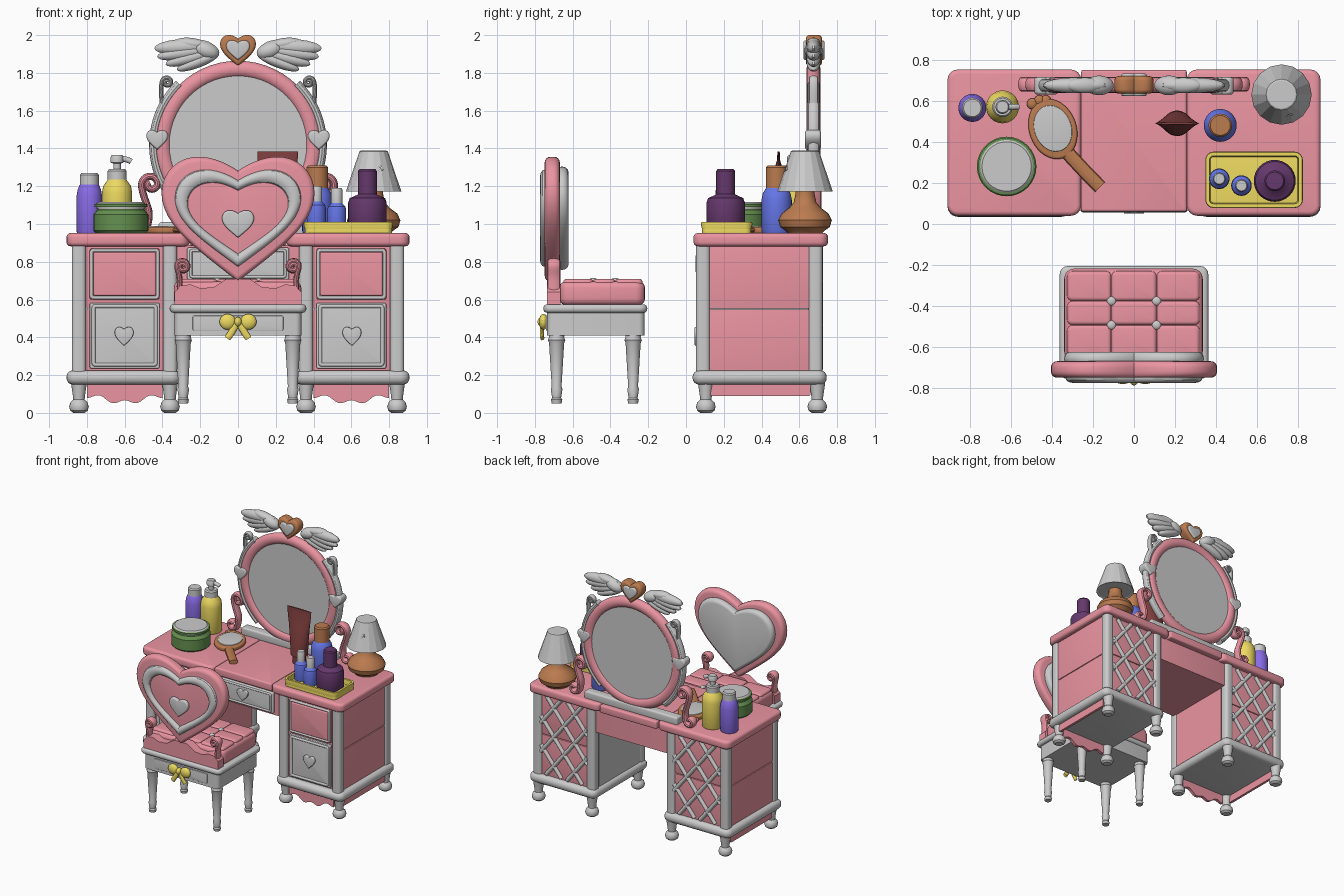
import bpy, bmesh
from math import sin, cos, pi, radians, atan2, hypot
from mathutils import Matrix, Vector

if "Cube" in bpy.data.objects:
    bpy.data.objects.remove(bpy.data.objects["Cube"])

COL = dict(pink=(.83, .3, .36), brown=(.5, .2, .08), yellow=(.85, .7, .12), green=(.13, .28, .08),
           violet=(.25, .15, .8), blue=(.13, .18, .8), plum=(.13, .04, .15), maroon=(.22, .05, .05))
MATS = {}
for k, c in COL.items():
    MATS[k] = bpy.data.materials.new(k)
    MATS[k].diffuse_color = (*c, 1)

def add(name, me, col):
    ob = bpy.data.objects.new(name, me)
    bpy.context.collection.objects.link(ob)
    if col:
        me.materials.append(MATS[col])
    return ob

def loft(name, loops, col=None, wrap=False):
    """Skin closed loops; cap the ends, or join last to first."""
    bm = bmesh.new()
    L = [[bm.verts.new(p) for p in lp] for lp in loops]
    n = len(L[0])
    for a, b in zip(L, L[1:] + (L[:1] if wrap else [])):
        for i in range(n):
            bm.faces.new((a[i], a[(i + 1) % n], b[(i + 1) % n], b[i]))
    if not wrap:
        bm.faces.new(L[0])
        bm.faces.new(L[-1])
    bmesh.ops.recalc_face_normals(bm, faces=bm.faces)
    me = bpy.data.meshes.new(name)
    bm.to_mesh(me)
    bm.free()
    return add(name, me, col)

# 2D outlines: functions of inset d
def rect(x0, x1, y0, y1, r=.01):
    def f(d):
        q, out = max(r - d, .002), []
        for k, (cx, cy) in enumerate(((x1-d-q, y1-d-q), (x0+d+q, y1-d-q), (x0+d+q, y0+d+q), (x1-d-q, y0+d+q))):
            out += [(cx + q*cos((k + i/4)*pi/2), cy + q*sin((k + i/4)*pi/2)) for i in range(5)]
        return out
    return f

def heart(cx, cz, w, h, n=44):
    def f(d):
        out = []
        for i in range(n):
            t = 2*pi*i/n
            x = (1 if sin(t) >= 0 else -1)*sin(t)**2
            z = (13*cos(t) - 3.5*cos(2*t) - 1.2*cos(3*t) - .6*cos(4*t) + 2.65)/26.5
            out.append((cx + x*(w/2 - d), cz + z*(h - 2*d)))
        return out
    return f

def oval(cx, cy, rx, ry, rot=0, n=40):
    def f(d):
        P = [((rx-d)*cos(2*pi*i/n), (ry-d)*sin(2*pi*i/n)) for i in range(n)]
        return [(cx + x*cos(rot) - y*sin(rot), cy + x*sin(rot) + y*cos(rot)) for x, y in P]
    return f

def place(pts, h, ax):
    return [(a, h, b) if ax == 'y' else (h, a, b) if ax == 'x' else (a, b, h) for a, b in pts]

def solid(name, shape, lo, hi, b=0, col=None, ax='z'):
    """Extruded outline with rounded rims."""
    A = [i*pi/8 for i in range(5)] if b else [pi/2]
    prof = [(b*(1 - sin(a)), lo + b*(1 - cos(a))) for a in A]
    prof += [(d, lo + hi - h) for d, h in reversed(prof)]
    return loft(name, [place(shape(d), h, ax) for d, h in prof], col)

def ring(name, shape, w, c, h, col=None, ax='y'):
    """Round moulding following an outline."""
    return loft(name, [place(shape(w*cos(2*pi*i/12)), c + h*sin(2*pi*i/12), ax) for i in range(12)], col, True)

def lathe(name, x, y, prof, col=None, n=32):
    return loft(name, [place(oval(x, y, r, r, 0, n)(0), z, 'z') for r, z in prof], col)

def tube(name, pts, r, col=None, flat=(1, 1, 1)):
    cu = bpy.data.curves.new(name, 'CURVE')
    cu.dimensions, cu.bevel_depth, cu.bevel_resolution, cu.use_fill_caps = '3D', r, 4, True
    s = cu.splines.new('NURBS')
    s.points.add(len(pts) - 1)
    for p, q in zip(s.points, pts):
        p.co = (*q, 1)
    s.order_u, s.use_endpoint_u, s.resolution_u = min(4, len(pts)), True, 3
    tmp = bpy.data.objects.new(name, cu)
    bpy.context.collection.objects.link(tmp)
    me = bpy.data.meshes.new_from_object(tmp.evaluated_get(bpy.context.evaluated_depsgraph_get()))
    bpy.data.objects.remove(tmp)
    c = sum((Vector(p) for p in pts), Vector())/len(pts)
    me.transform(Matrix.Translation(c) @ Matrix.Diagonal((*flat, 1)) @ Matrix.Translation(-c))
    return add(name, me, col)

def blob(name, c, s, tilt=0, col=None):
    bm = bmesh.new()
    bmesh.ops.create_uvsphere(bm, u_segments=18, v_segments=12, radius=1, matrix=Matrix.Translation(c)
                              @ Matrix.Rotation(-tilt, 4, 'Y') @ Matrix.Diagonal((*s, 1)))
    me = bpy.data.meshes.new(name)
    bm.to_mesh(me)
    bm.free()
    return add(name, me, col)

def spiral(cx, cz, r0, r1, a0, a1, n=14):
    return [(cx + (r0+(r1-r0)*i/n)*cos(radians(a0+(a1-a0)*i/n)),
             cz + (r0+(r1-r0)*i/n)*sin(radians(a0+(a1-a0)*i/n))) for i in range(n + 1)]

def span(s, a, b):
    return (s*a, s*b) if s > 0 else (s*b, s*a)

# Desk top and centre drawer
solid('desk_top_centre', rect(-.257, .257, .06, .75, .01), .885, .948, .012, 'pink')
solid('centre_case', rect(-.34, .34, .085, .7), .69, .89, 0, 'pink')
solid('centre_drawer', rect(-.27, .27, .705, .875), .065, .09, .008, None, 'y')
ring('centre_drawer_frame', rect(-.25, .25, .72, .86), .008, .065, .008)
solid('centre_heart', heart(0, .79, .1, .09), .05, .07, .006, None, 'y')

for s in (-1, 1):
    # Pedestals
    X = lambda a, b: span(s, a, b)
    solid('desk_top_side', rect(*X(.257, .908), .04, .752, .05), .882, .952, .022, 'pink')
    for z0, z1 in ((.2, .548), (.552, .89)):
        solid('pedestal_body', rect(*X(.335, .868), .085, .705), z0, z1, .004, 'pink')
    solid('inner_side_panel', rect(.12, .65, .225, .88), *X(.328, .34), 0, None if s > 0 else 'pink', 'x')
    solid('base_rail', rect(*X(.303, .908), .035, .745, .05), .15, .225, .034)
    for x in (.36, .842):
        for y in (.09, .685):
            solid('corner_post', rect(*X(x-.038, x+.038), y-.038, y+.038, .025), .2, .885)
        for y in (.105, .695):
            lathe('foot', s*x, y, [(.03, 0), (.046, .012), (.052, .033), (.045, .056), (.03, .07),
                                   (.032, .09), (.042, .16)], n=20)
    # Drawers
    solid('upper_drawer', rect(*X(.415, .785), .6, .87), .07, .09, .004, 'pink', 'y')
    ring('upper_drawer_frame', rect(*X(.425, .775), .61, .86), .009, .068, .009)
    solid('upper_drawer_panel', rect(*X(.435, .765), .62, .85), .058, .08, .008, 'pink', 'y')
    solid('lower_drawer', rect(*X(.415, .785), .235, .583), .065, .09, .006, None, 'y')
    ring('lower_drawer_frame', rect(*X(.435, .765), .255, .565), .01, .064, .009)
    solid('drawer_heart', heart(s*.603, .405, .1, .1), .045, .07, .007, None, 'y')
    # Scalloped skirts
    low = [(s*(.6 + .2*t/12), .09 - .035*cos(pi*t/24)**2 + .012*cos(pi*t/4)) for t in range(-12, 13)]
    solid('front_skirt', lambda d: low + [(s*.8, .17), (s*.4, .17)], .085, .11, 0, 'pink', 'y')
    solid('side_skirt', rect(.13, .66, .09, .17), *X(.845, .865), 0, 'pink', 'x')
    # Back lattice
    for k in (-1.25, 1.25):
        for i in range(-3, 5):
            c = .555 + (i - .5)*.235
            t = sorted(((.235 - c)/k, (.875 - c)/k))
            a, b = max(t[0], -.21), min(t[1], .21)
            if b - a > .03:
                tube('back_lattice', [(s*.6 + a, .71, c + k*a), (s*.6 + b, .71, c + k*b)], .016)

    # Mirror supports and side ornaments
    pts = spiral(.46, 1.21, .012, .055, 420, -20) + [(.49, 1.12), (.465, 1.06)] + spiral(.52, 1.0, .045, .012, 170, 500)
    tube('mirror_scroll', [(s*x, .68, z) for x, z in pts], .019, 'pink', (1, 1.9, 1))
    tube('mirror_side_arc', [(s*.448*cos(a), .675, 1.42 + .448*sin(a)) for a in
                             [radians(-50 + 8*i) for i in range(13)]], .024, None, (1, 1.3, 1))
    tube('side_curl', [(s*x, .675, z) for x, z in spiral(.375, 1.75, .006, .03, 500, 0) + [(.41, 1.7), (.4, 1.62)]],
         .012, None, (1, 2, 1))
    solid('side_heart', heart(s*.428, 1.445, .115, .105), .63, .715, .015, None, 'y')
    # Wings
    blob('wing_shoulder', (s*.17, .675, 1.92), (.075, .048, .045), s*.35)
    for (x0, z0), (x1, z1), w in (((.13, 1.945), (.445, 1.93), .042), ((.13, 1.93), (.43, 1.885), .036),
                                  ((.12, 1.915), (.385, 1.845), .034), ((.1, 1.9), (.325, 1.815), .03),
                                  ((.15, 1.94), (.33, 1.968), .03)):
        blob('wing_feather', (s*(x0+x1)/2, .675, (z0+z1)/2), (hypot(x1-x0, z1-z0)/2, .038, w),
             atan2(z1-z0, s*(x1-x0)))

    # Chair back scrolls and bow halves
    pts = spiral(.292, .775, .01, .036, 560, 0) + [(.3, .71), (.315, .65), (.3, .58)]
    tube('chair_scroll', [(s*x, -.7, z) for x, z in pts], .015, 'pink', (1, 2.3, 1))
    blob('bow_loop', (s*.055, -.755, .482), (.044, .024, .042), s*.15, 'yellow')
    tube('bow_tail', [(s*.01, -.76, .47), (s*.03, -.765, .43), (s*.055, -.76, .395)], .018, 'yellow', (1, .6, 1))
    for y in (-.685, -.28):
        lathe('chair_leg', s*.29, y, [(.026, .05), (.03, .07), (.024, .08), (.031, .125), (.026, .14),
                                      (.04, .37), (.046, .385), (.04, .4), (.044, .45)], n=20)

# Mirror
solid('mirror_glass', oval(0, 1.42, .37, .37), .655, .695, 0, None, 'y')
loft('mirror_frame', [place(oval(0, 1.42, .4 + .044*cos(a), .4 + .044*cos(a), 0, 56)(0), .675 + .037*sin(a), 'y')
                      for a in [i*pi/8 for i in range(16)]], 'pink', True)
solid('mirror_base', rect(-.42, .42, .64, .715), .94, 1.01, .015)
solid('crest_heart', heart(0, 1.918, .19, .165), .635, .72, .02, 'brown', 'y')
solid('crest_heart_inlay', heart(0, 1.92, .125, .105), .622, .733, .012, None, 'y')

# Chair
solid('seat_apron', rect(-.335, .335, -.735, -.22, .03), .41, .54)
solid('apron_panel', rect(-.24, .24, .435, .515), -.742, -.73, .004, None, 'y')
solid('seat_rim', rect(-.362, .362, -.755, -.205, .04), .53, .575, .02)
solid('seat_cushion', rect(-.34, .335, -.67, -.217, .05), .57, .697, .035, 'pink')
xs, ys = (-.325, -.11, .11, .32), (-.65, -.492, -.375, -.23)
for i in range(3):
    for j in range(3):
        solid('cushion_tuft', rect(xs[i], xs[i+1], ys[j], ys[j+1], .025), .65, .71, .018, 'pink')
for x in xs[1:3]:
    for y in ys[1:3]:
        blob('cushion_button', (x, y, .703), (.022, .022, .012))
solid('chair_back', heart(0, 1.025, .81, .66, 64), -.748, -.668, .03, 'pink', 'y')
solid('back_pad', heart(0, 1.03, .68, .545, 64), -.69, -.622, .03, None, 'y')
ring('back_heart_moulding', heart(0, 1.03, .6, .445, 64), .034, -.748, .025)
solid('back_small_heart', heart(0, 1.0, .17, .145), -.772, -.74, .012, None, 'y')
crest = [(.335, .575), (.335, .64), (.3, .675), (.25, .68), (.2, .66), (.13, .665), (.06, .71)]
solid('back_lower_rail', lambda d: crest + [(-x, z) for x, z in reversed(crest)], -.737, -.665, 0, 'pink', 'y')
blob('bow_knot', (0, -.76, .482), (.02, .026, .026), 0, 'yellow')

# Bottles and jar
def bottle(name, x, y, z, r, zs, rc, zt, col, cap=None):
    h = zs - z
    lathe(name, x, y, [(r*.93, z), (r, z+.012), (r, z+h*.75), (r*.92, z+h*.88), (rc*1.05, zs-.005), (rc*.85, zs+.01)], col)
    lathe(name + '_cap', x, y, [(rc, zs), (rc, zt-.01), (rc*.85, zt)], cap)

bottle('lotion_bottle', -.787, .565, .95, .068, 1.21, .05, 1.27, 'violet')
bottle('pump_bottle', -.64, .57, .95, .08, 1.235, .05, 1.29, 'yellow')
lathe('pump_stem', -.64, .57, [(.02, 1.28), (.02, 1.32), (.034, 1.325), (.034, 1.355), (.028, 1.365)])
tube('pump_nozzle', [(-.64, .57, 1.347), (-.59, .57, 1.347), (-.565, .57, 1.33)], .015)
bottle('perfume_bottle', .42, .48, .95, .08, 1.19, .057, 1.31, 'blue', 'brown')
bottle('plum_bottle', .685, .21, .965, .102, 1.16, .05, 1.29, 'plum', 'plum')
bottle('small_bottle_a', .415, .22, .965, .05, 1.12, .03, 1.2, 'blue')
bottle('small_bottle_b', .523, .187, .965, .05, 1.11, .03, 1.19, 'blue')
lathe('cream_jar', -.62, .28, [(.13, .95), (.145, .965), (.145, 1.05), (.125, 1.075), (.125, 1.09), (.14, 1.09),
                               (.14, 1.105), (.12, 1.11)], 'green')
lathe('jar_lid', -.62, .28, [(.128, 1.08), (.132, 1.105), (.12, 1.116)])

# Squeeze tube
loft('squeeze_tube', [place(oval(.21, .49, a, b)(0), z, 'z') for a, b, z in (
    (.05, .05, .95), (.05, .05, 1.01), (.066, .062, 1.015), (.072, .058, 1.1), (.09, .035, 1.24),
    (.106, .008, 1.34), (.108, .006, 1.385))], 'maroon')

# Tray
solid('tray_floor', rect(.355, .815, .085, .345, .03), .95, .972, .004, 'yellow')
loft('tray_rim', [place(rect(.347, .822, .078, .352, .04)(d), z, 'z') for d, z in
                  ((.012, .952), (0, 1.0), (.003, 1.01), (.02, 1.01), (.026, .968))], 'yellow', True)

# Lamp
lathe('lamp_base', .718, .63, [(.09, .95), (.1, .962), (.132, .985), (.142, 1.02), (.125, 1.055), (.085, 1.085),
                               (.06, 1.115), (.05, 1.16), (.05, 1.2)], 'brown', 24)
lathe('lamp_shade', .718, .63, [(.135, 1.178), (.147, 1.172), (.075, 1.385), (.068, 1.388)], None, 16)
tube('shade_curl', [(x, .53 - (1.28 - z)*.33, z) for x, z in spiral(.74, 1.285, .006, .026, 400, 0)], .006)

# Hand mirror lying on the desk
solid('hand_mirror_frame', oval(-.395, .462, .115, .15, .35), .95, .985, .012, 'brown')
solid('hand_mirror_glass', oval(-.395, .465, .09, .115, .35), .97, .99, .004)
tube('hand_mirror_handle', [(-.335, .36, .968), (-.26, .275, .968), (-.165, .18, .968)], .034, 'brown', (1, 1, .5))
for x, y in ((-.495, .585), (-.46, .6), (-.43, .6)):
    blob('hand_mirror_ornament', (x, y, .968), (.027, .027, .017), 0, 'brown')

# Shading
bpy.ops.object.select_all(action='DESELECT')
for ob in bpy.context.scene.objects:
    ob.select_set(ob.name != 'lamp_shade')
    bpy.context.view_layer.objects.active = ob
bpy.ops.object.shade_smooth_by_angle(angle=radians(33))

for m in bpy.data.materials:
    if m.users and not m.is_grease_pencil:
        m.use_nodes = True
        m.node_tree.nodes["Principled BSDF"].inputs["Base Color"].default_value = m.diffuse_color
